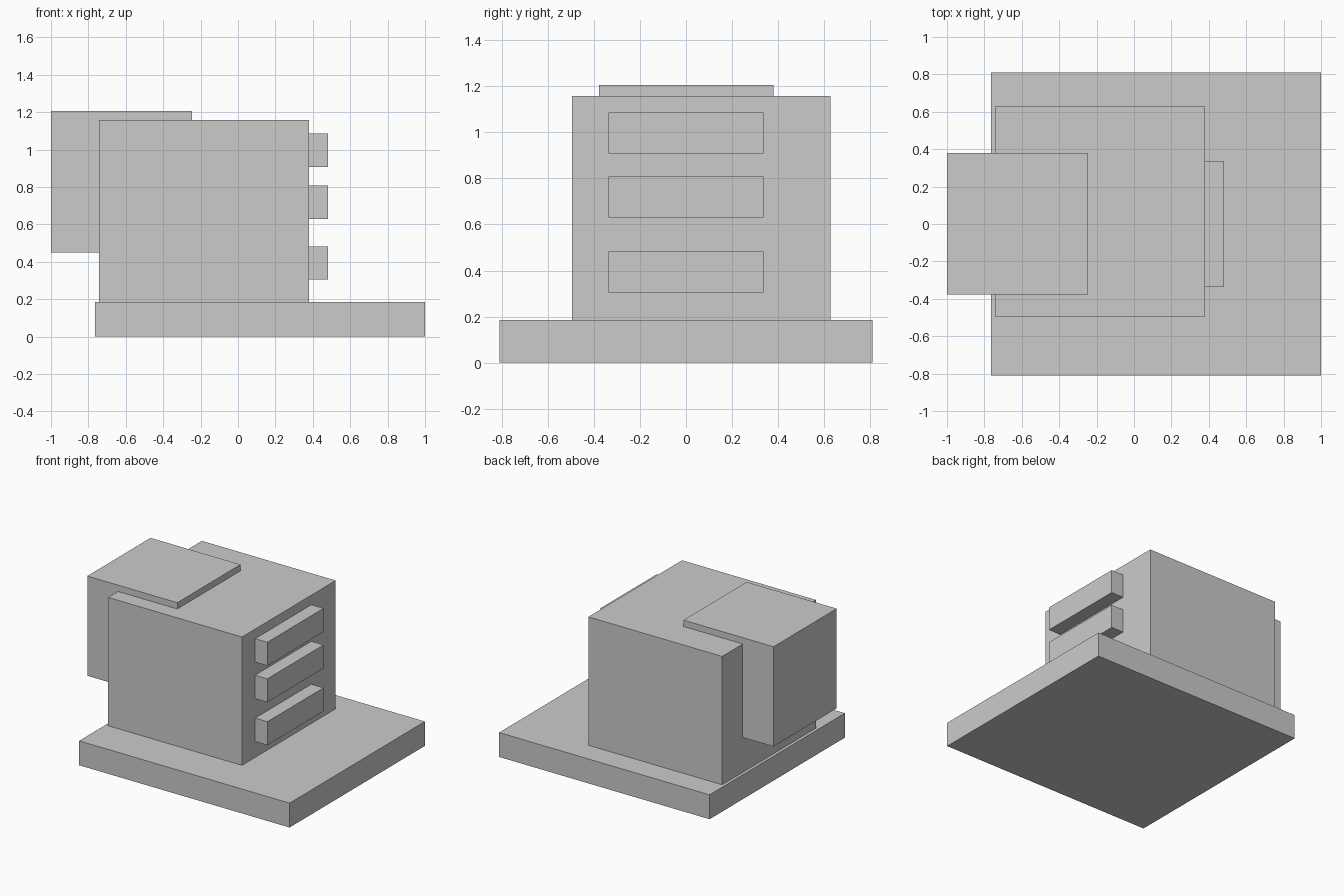
import bpy

if "Cube" in bpy.data.objects:
    bpy.data.objects.remove(bpy.data.objects["Cube"])


def box(name, x, y, z):
    """Axis-aligned box from (min, max) ranges."""
    bpy.ops.mesh.primitive_cube_add(size=1, location=[(a + b) / 2 for a, b in (x, y, z)])
    ob = bpy.context.object
    ob.name = name
    ob.scale = [b - a for a, b in (x, y, z)]
    bpy.ops.object.transform_apply(location=False, rotation=False, scale=True)
    return ob


# Flat base slab
box("base", (-0.765, 1.0), (-0.81, 0.81), (0, 0.185))

# Main cube, slightly sunk into the base
box("body", (-0.742, 0.38), (-0.495, 0.627), (0.04, 1.158))

# Smaller cube overlapping the upper rear of the body
box("rear_block", (-1.0, -0.245), (-0.377, 0.38), (0.45, 1.206))

# Three horizontal bars on the right face
for i, z in enumerate((0.305, 0.63, 0.907)):
    box(f"bar_{i + 1}", (0.37, 0.482), (-0.337, 0.336), (z, z + 0.178))
